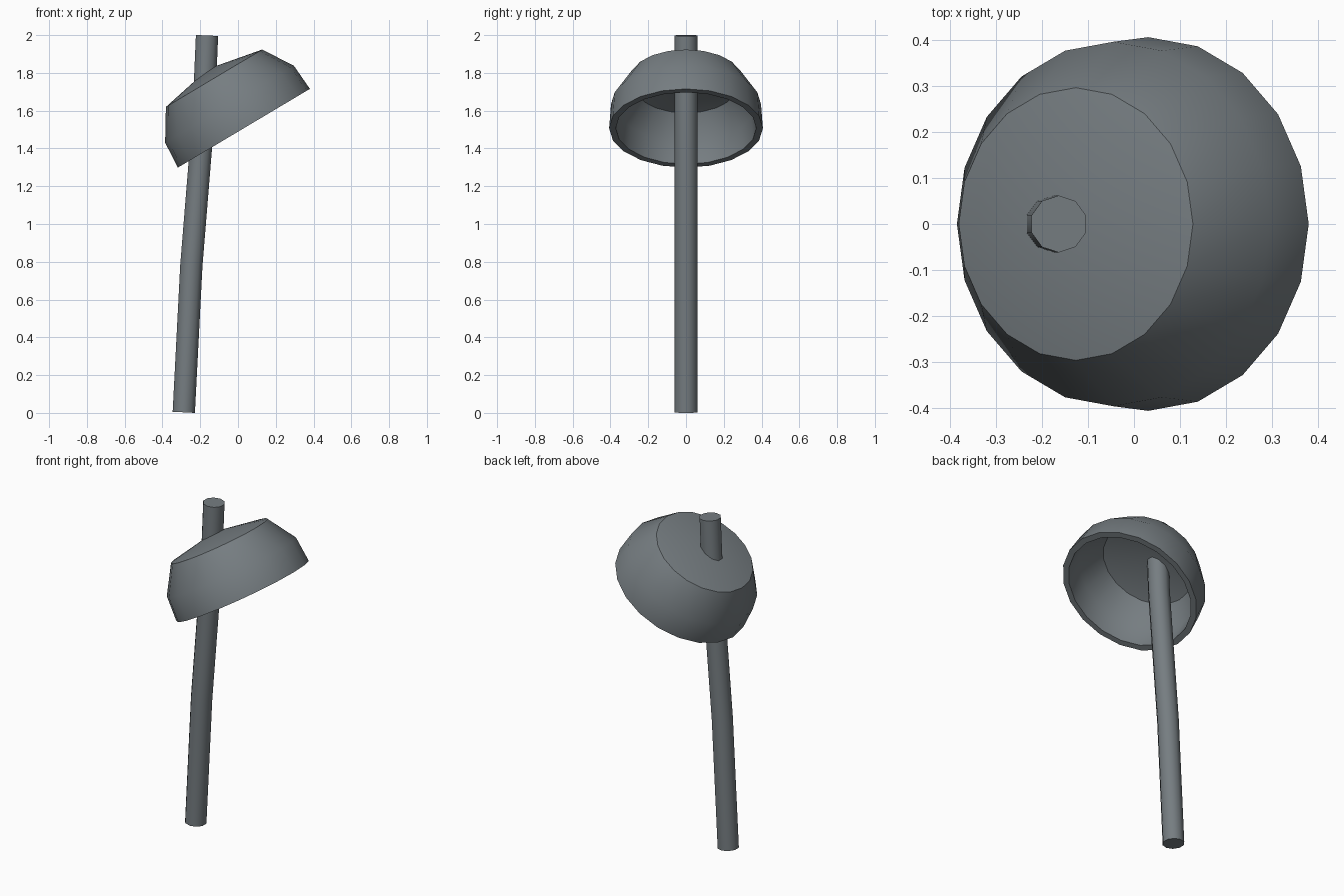
import bpy, bmesh, math
from mathutils import Vector, Matrix

if "Cube" in bpy.data.objects:
    bpy.data.objects.remove(bpy.data.objects["Cube"])

metal = bpy.data.materials.new("dark_grey_metal")
metal.diffuse_color = (0.18, 0.205, 0.22, 1)
metal.use_nodes = True
metal.node_tree.nodes["Principled BSDF"].inputs["Base Color"].default_value = metal.diffuse_color


def finish(name, bm):
    bmesh.ops.recalc_face_normals(bm, faces=bm.faces)
    mesh = bpy.data.meshes.new(name)
    bm.to_mesh(mesh)
    bm.free()
    mesh.materials.append(metal)
    ob = bpy.data.objects.new(name, mesh)
    bpy.context.collection.objects.link(ob)
    bpy.ops.object.select_all(action='DESELECT')
    ob.select_set(True)
    bpy.context.view_layer.objects.active = ob
    bpy.ops.object.shade_smooth_by_angle(angle=math.radians(37))
    return ob


def bridge(bm, a, b):
    n = len(a)
    for i in range(n):
        bm.faces.new((a[i], a[(i + 1) % n], b[(i + 1) % n], b[i]))


# Lamp shade: hollow 20-sided bowl, (radius, height) outside then inside
SIDES = 20
profile = [(0.297, 0.308), (0.397, 0.148), (0.407, 0.0),
           (0.372, 0.0), (0.362, 0.132), (0.27, 0.255)]
bm = bmesh.new()
rings = []
for r, h in profile:
    rings.append([bm.verts.new((r * math.cos(2 * math.pi * i / SIDES),
                                r * math.sin(2 * math.pi * i / SIDES), h))
                  for i in range(SIDES)])
for a, b in zip(rings, rings[1:]):
    bridge(bm, a, b)
# shallow cones closing the crown outside and inside
for ring, h in ((rings[0], 0.367), (rings[-1], 0.308)):
    tip = bm.verts.new((0, 0, h))
    for i in range(SIDES):
        bm.faces.new((ring[i], ring[(i + 1) % SIDES], tip))
shade = finish("lamp_shade", bm)
shade.matrix_world = (Matrix.Translation((0.031, 0, 1.507))
                      @ Matrix.Rotation(math.radians(-30.8), 4, 'Y'))

# Pole: 10-sided tube following a gently bent path
path = [Vector(p) for p in ((-0.287, 0, 0.003), (-0.247, 0, 0.78),
                            (-0.182, 0, 1.58), (-0.164, 0, 1.998))]
bm = bmesh.new()
rings = []
for i, p in enumerate(path):
    d = (path[min(i + 1, 3)] - path[max(i - 1, 0)]).normalized()
    side = Vector((d.z, 0, -d.x))
    rings.append([])
    for k in range(10):
        a = math.pi / 2 + k * math.pi / 5
        rings[-1].append(bm.verts.new(
            p + 0.062 * (side * math.cos(a) + Vector((0, math.sin(a), 0)))))
for a, b in zip(rings, rings[1:]):
    bridge(bm, a, b)
bm.faces.new(rings[0])
bm.faces.new(rings[-1])
finish("pole", bm)
